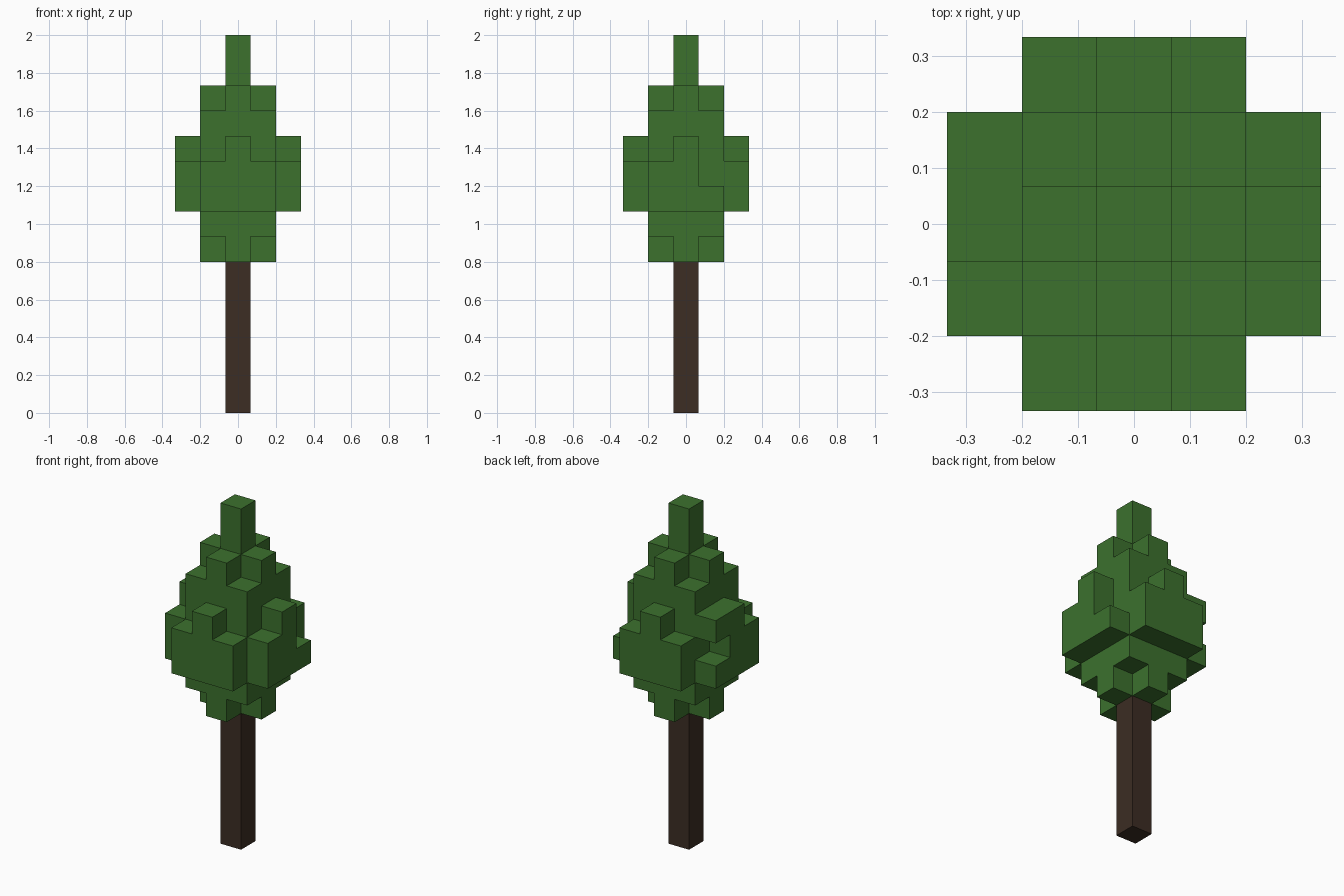
import bpy, bmesh
from mathutils import Vector

if "Cube" in bpy.data.objects:
    bpy.data.objects.remove(bpy.data.objects["Cube"], do_unlink=True)

UNIT = 2 / 15  # edge of one block


def make_material(name, rgb):
    mat = bpy.data.materials.new(name)
    mat.use_nodes = True
    mat.diffuse_color = (*rgb, 1)
    mat.node_tree.nodes["Principled BSDF"].inputs["Base Color"].default_value = (*rgb, 1)
    return mat


def build_blocks(name, cells, mat):
    """Outer skin of a set of unit blocks, with coplanar faces merged."""
    bm = bmesh.new()
    for cell in cells:
        centre = Vector(cell) + Vector((0, 0, 0.5))
        for axis in range(3):
            for sign in (-1, 1):
                n = Vector((0, 0, 0))
                n[axis] = sign
                if tuple(int(c + d) for c, d in zip(cell, n)) in cells:
                    continue
                u = Vector((0, 0, 0))
                u[(axis + 1) % 3] = 0.5
                v = n.cross(u)
                corners = (-u - v, u - v, u + v, v - u)
                bm.faces.new([bm.verts.new((centre + n / 2 + c) * UNIT) for c in corners])
    bmesh.ops.remove_doubles(bm, verts=bm.verts[:], dist=0.001)
    bmesh.ops.dissolve_limit(bm, angle_limit=0.01, verts=bm.verts[:], edges=bm.edges[:])
    mesh = bpy.data.meshes.new(name)
    bm.to_mesh(mesh)
    bm.free()
    mesh.materials.append(mat)
    obj = bpy.data.objects.new(name, mesh)
    bpy.context.collection.objects.link(obj)
    return obj


# Layer footprints
grid = [(x, y) for x in range(-2, 3) for y in range(-2, 3)]
single = {(0, 0)}
plus = {(x, y) for x, y in grid if abs(x) + abs(y) <= 1}
square = {(x, y) for x, y in grid if max(abs(x), abs(y)) <= 1}
wide = {(x, y) for x, y in grid if abs(x) + abs(y) <= 3}
arms = square | {(x, y) for x, y in grid if x == 0 or y == 0}

# Crown layers, bottom to top, with a few irregular blocks
layers = [plus, square, wide, wide - {(2, 1), (-2, 1)}, arms | {(-2, 1)},
          square, plus, single, single]
crown = {(x, y, z) for z, layer in enumerate(layers, 6) for x, y in layer}
build_blocks("leaf_crown", crown, make_material("leaf green", (0.045, 0.165, 0.027)))

# Trunk
trunk = {(0, 0, z) for z in range(6)}
build_blocks("trunk", trunk, make_material("bark brown", (0.045, 0.026, 0.017)))
